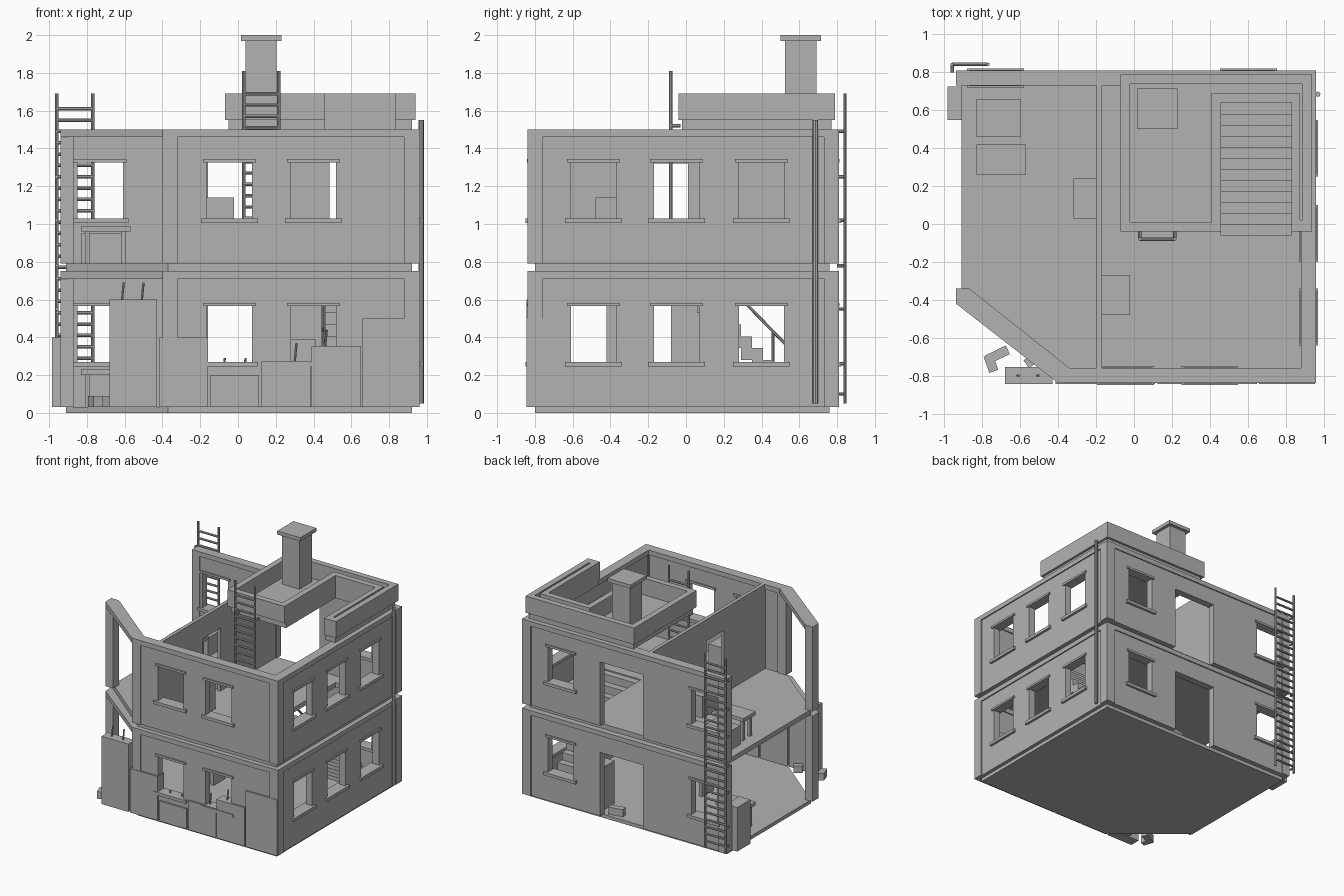
import bpy, bmesh, math
from mathutils import Matrix, Vector

old = bpy.data.objects.get("Cube")
if old:
    bpy.data.objects.remove(old, do_unlink=True)

GREY = (0.45, 0.45, 0.45, 1)
mat = bpy.data.materials.new("concrete_grey")
mat.use_nodes = True
mat.diffuse_color = GREY
mat.node_tree.nodes["Principled BSDF"].inputs["Base Color"].default_value = GREY


def finish(name, bm):
    bmesh.ops.recalc_face_normals(bm, faces=bm.faces)
    mesh = bpy.data.meshes.new(name)
    bm.to_mesh(mesh)
    bm.free()
    mesh.materials.append(mat)
    ob = bpy.data.objects.new(name, mesh)
    bpy.context.collection.objects.link(ob)
    return ob


def add_box(bm, x0, x1, y0, y1, z0, z1):
    m = Matrix.Translation(((x0 + x1) / 2, (y0 + y1) / 2, (z0 + z1) / 2))
    m = m @ Matrix.Diagonal((x1 - x0, y1 - y0, z1 - z0, 1))
    bmesh.ops.create_cube(bm, size=1, matrix=m)


def boxes(name, *items):
    bm = bmesh.new()
    for item in items:
        add_box(bm, *item)
    return finish(name, bm)


def add_prism(bm, pts, z0, z1):
    face = bm.faces.new([bm.verts.new((x, y, z0)) for x, y in pts])
    ext = bmesh.ops.extrude_face_region(bm, geom=[face])["geom"]
    verts = [v for v in ext if isinstance(v, bmesh.types.BMVert)]
    bmesh.ops.translate(bm, verts=verts, vec=(0, 0, z1 - z0))
    bm.faces.new([v for v in reversed(face.verts)]) if not face.is_valid else None


def add_rod(bm, a, b, r, sides=8):
    a, b = Vector(a), Vector(b)
    rot = (b - a).to_track_quat("Z", "Y").to_matrix().to_4x4()
    bmesh.ops.create_cone(bm, cap_ends=True, segments=sides, radius1=r, radius2=r,
                          depth=(b - a).length, matrix=Matrix.Translation((a + b) / 2) @ rot)


def rods(name, items, r):
    bm = bmesh.new()
    for a, b in items:
        add_rod(bm, a, b, r)
    return finish(name, bm)


def wall(name, axis, a, b, outer, side, z0, z1, windows, door=None):
    """Recessed panel with openings, top beam, sills and lintels; side points outward."""
    bm = bmesh.new()

    def piece(u0, u1, d0, d1, zz0, zz1):
        w = sorted((outer - side * d0, outer - side * d1))
        add_box(bm, *((u0, u1, *w) if axis == "x" else (*w, u0, u1)), zz0, zz1)

    sill, head = z0 + 0.24, z0 + 0.535
    holes = [(w, w + 0.24, sill) for w in windows]
    if door:
        holes.append((*door, z0))
    u = a
    for h0, h1, low in sorted(holes):
        piece(u, h0, 0.01, 0.07, z0, z1 - 0.04)
        piece(h0, h1, 0.01, 0.07, head, z1 - 0.04)
        if low > z0:
            piece(h0, h1, 0.01, 0.07, z0, low)
            piece(h0 - 0.03, h1 + 0.03, -0.01, 0.09, low - 0.025, low)
            piece(h0 - 0.02, h1 + 0.02, -0.002, 0.082, head, head + 0.018)
        u = h1
    piece(u, b, 0.01, 0.07, z0, z1 - 0.04)
    piece(a, b, 0, 0.08, z1 - 0.04, z1)
    finish(name, bm)


# Storeys: walls, corner posts and the open diagonal corner
for label, z0, z1 in (("lower", 0.03, 0.75), ("upper", 0.79, 1.50)):
    wall(label + "_front_wall", "x", -0.32, 0.88, -0.84, -1, z0, z1, (-0.165, 0.28))
    wall(label + "_back_wall", "x", -0.87, 0.88, 0.81, 1, z0, z1, (-0.85, 0.485), (-0.16, 0.24))
    wall(label + "_side_wall", "y", -0.76, 0.73, 0.96, 1, z0, z1, (-0.61, -0.17, 0.28))
    boxes(label + "_corner_posts",
          (0.88, 0.96, -0.84, -0.76, z0, z1), (0.88, 0.96, 0.73, 0.81, z0, z1),
          (-0.94, -0.87, 0.73, 0.81, z0, z1), (-0.94, -0.87, -0.42, -0.34, z0, z1),
          (-0.40, -0.32, -0.84, -0.76, z0, z1))
    bm = bmesh.new()
    add_prism(bm, [(-0.94, -0.42), (-0.40, -0.84), (-0.34, -0.76), (-0.87, -0.34)], z1 - 0.04, z1)
    finish(label + "_diagonal_beam", bm)
    # Work table in the open room
    boxes(label + "_table", (-0.83, -0.57, 0.26, 0.42, z0 + 0.17, z0 + 0.2),
          *[(x, x + 0.025, y, y + 0.025, z0, z0 + 0.17)
            for x in (-0.81, -0.62) for y in (0.28, 0.375)])

# Floors, with the stairwell left open in the upper one
OUTLINE_LEFT = [(-0.91, 0.76), (-0.91, -0.36), (-0.37, -0.80)]
bm = bmesh.new()
add_prism(bm, OUTLINE_LEFT + [(0.92, -0.80), (0.92, 0.76)], 0, 0.03)
finish("ground_slab", bm)
bm = bmesh.new()
add_prism(bm, OUTLINE_LEFT + [(0.46, -0.80), (0.46, 0.76)], 0.75, 0.79)
add_box(bm, 0.46, 0.83, -0.80, -0.06, 0.75, 0.79)
add_box(bm, 0.46, 0.83, 0.64, 0.76, 0.75, 0.79)
add_box(bm, 0.83, 0.92, -0.80, 0.76, 0.75, 0.79)
finish("upper_floor", bm)

# Inner walls
boxes("partition", (-0.20, -0.17, -0.77, -0.22, 0.79, 1.50),
      (-0.20, -0.17, 0.01, 0.74, 0.79, 1.50), (-0.20, -0.17, -0.22, 0.01, 1.32, 1.50))
boxes("lower_pier", (-0.20, -0.17, -0.08, 0.07, 0.03, 0.75))

# Stairs climbing towards the front, with handrail
RISE, RUN = 0.0625, 0.0583
boxes("stairs", *[(0.46, 0.83, 0.64 - RUN * (i + 1), 0.64 - RUN * i,
                   max(0.03, 0.03 + RISE * (i - 1)), 0.03 + RISE * (i + 1)) for i in range(12)])
rods("stair_rail", [((0.45, 0.56, 0.33), (0.45, 0.14, 0.76)), ((0.45, 0.46, 0.2), (0.45, 0.46, 0.43)),
                    ((0.45, 0.2, 0.45), (0.45, 0.2, 0.70))], 0.008)

# Roof slab with hatch opening, parapet and chimney
boxes("roof_slab", (-0.05, 0.46, -0.02, 0.77, 1.50, 1.55),
      (0.46, 0.83, 0.64, 0.77, 1.50, 1.55), (0.83, 0.92, -0.02, 0.77, 1.50, 1.55))
boxes("parapet", (-0.07, -0.02, -0.04, 0.79, 1.55, 1.69), (-0.02, 0.94, 0.74, 0.79, 1.55, 1.69),
      (0.89, 0.94, -0.04, 0.74, 1.55, 1.69), (-0.02, 0.41, -0.04, 0.01, 1.55, 1.69),
      (0.41, 0.46, -0.04, 0.69, 1.55, 1.69), (0.46, 0.83, 0.64, 0.69, 1.55, 1.69),
      (0.83, 0.875, -0.04, 0.69, 1.55, 1.69), (0.875, 0.89, -0.04, 0.02, 1.55, 1.69))
boxes("chimney", (0.04, 0.205, 0.525, 0.69, 1.55, 1.97), (0.015, 0.23, 0.5, 0.715, 1.97, 2.0))


# Ladders and drainpipe
def ladder(name, x0, x1, y, z0, z1, top_rung, brackets):
    parts = [((x, y, z0), (x, y, z1)) for x in (x0, x1)]
    z = z0 + 0.06
    while z < top_rung:
        parts.append(((x0, y, z), (x1, y, z)))
        z += 0.06
    parts += brackets
    rods(name, parts, 0.009)


ladder("outer_ladder", -0.96, -0.77, 0.842, 0.05, 1.69, 1.62,
       [((-0.96, 0.80, z), (-0.96, 0.84, z)) for z in (0.1, 0.26, 0.55, 0.78, 1.02, 1.25, 1.49)])
ladder("roof_ladder", 0.03, 0.215, -0.08, 0.79, 1.81, 1.75,
       [((x, -0.08, 1.52), (x, -0.03, 1.52)) for x in (0.03, 0.215)])
rods("drainpipe", [((0.97, 0.685, 0.05), (0.97, 0.685, 1.55))], 0.014)

# Broken barrier slabs along the front, with bare steel bars
for x0, x1, top in ((-0.68, -0.43, 0.60), (-0.415, -0.16, 0.40), (-0.145, 0.11, 0.20),
                    (0.125, 0.385, 0.275), (0.39, 0.65, 0.355), (0.66, 0.955, 0.50)):
    boxes("barrier_slab", (x0, x1, -0.844, -0.755, 0.03, top))
rods("steel_bars", [((x, -0.80, z - 0.1), (x + 0.01, -0.80, z)) for x, z in
                    ((-0.615, 0.69), (-0.51, 0.69), (-0.08, 0.29), (0.03, 0.29), (0.30, 0.37), (0.46, 0.44))], 0.006)

# Furniture and crates
boxes("upper_chest", (-0.83, -0.60, 0.46, 0.66, 0.79, 0.95))
boxes("wall_desk", (-0.32, -0.20, 0.03, 0.24, 0.79, 0.97))
boxes("cabinet", (-0.17, -0.02, -0.48, -0.27, 0.79, 1.14))
boxes("outer_crate", (-0.985, -0.88, 0.55, 0.725, 0.03, 0.40))
boxes("inner_crate", (0.28, 0.41, 0.55, 0.73, 0.03, 0.39))

# Loose rubble
for x, y, length, turn in ((-0.72, -0.69, 0.12, 0.45), (-0.755, -0.735, 0.09, 1.9),
                           (-0.54, -0.72, 0.07, 0.6), (0.15, 0.70, 0.12, 0.2)):
    ob = boxes("rubble", (-length / 2, length / 2, -0.025, 0.025, 0, 0.06))
    ob.location = (x, y, 0.03)
    ob.rotation_euler.z = turn
